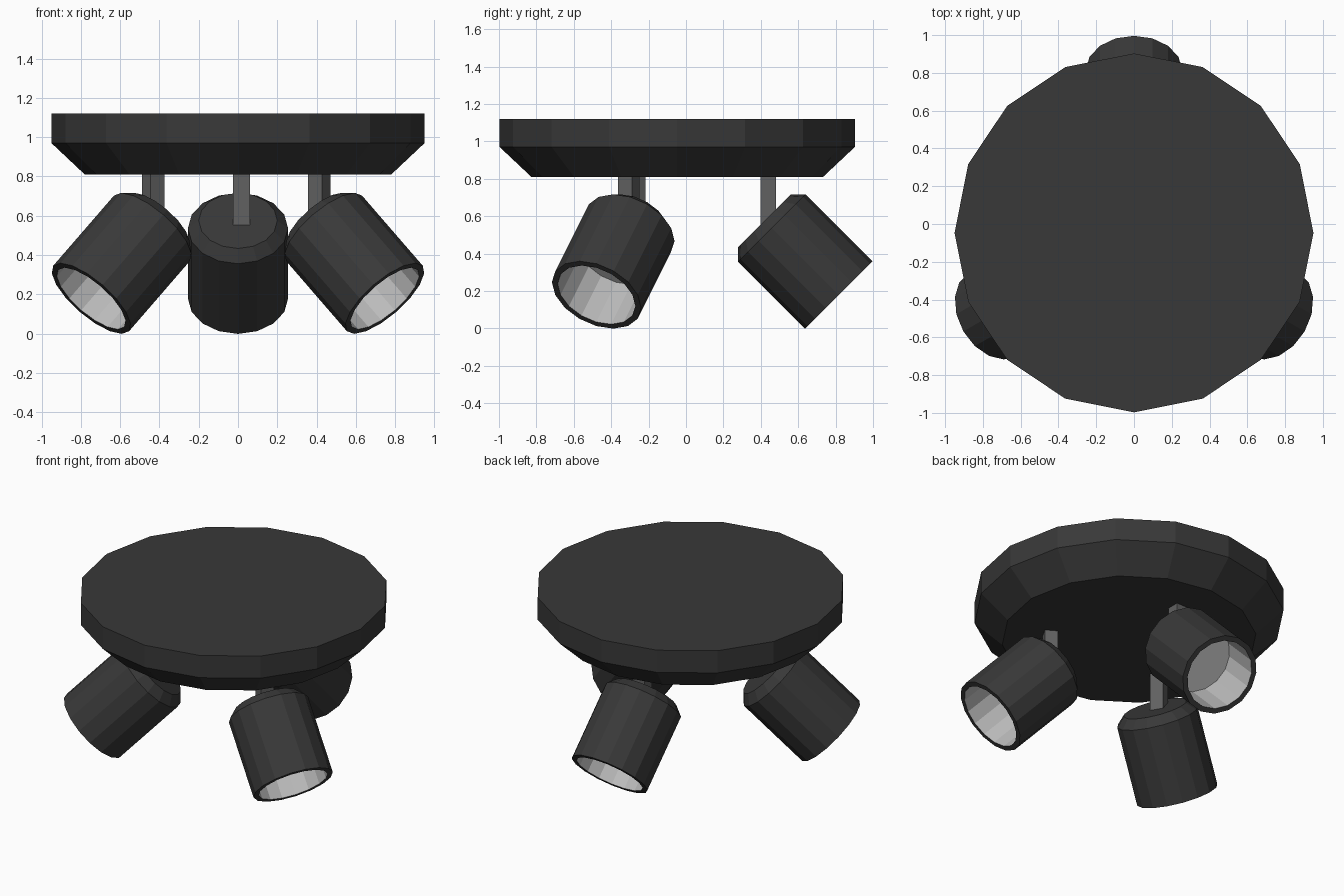
import bpy, bmesh
from math import cos, sin, pi, radians
from mathutils import Matrix, Vector

if "Cube" in bpy.data.objects:
    bpy.data.objects.remove(bpy.data.objects["Cube"])

SIDES = 16
CENTRE = Matrix.Translation((0, -0.047, 0))


def material(name, v):
    m = bpy.data.materials.new(name)
    m.diffuse_color = (v, v, v, 1)
    m.use_nodes = True
    m.node_tree.nodes["Principled BSDF"].inputs["Base Color"].default_value = m.diffuse_color
    return m


BLACK = material("black_paint", 0.04)
METAL = material("grey_metal", 0.12)
LINER = material("pale_reflector", 0.5)


def finish(name, bm, mat, matrix):
    mesh = bpy.data.meshes.new(name)
    bm.transform(matrix)
    bm.to_mesh(mesh)
    bm.free()
    mesh.materials.append(mat)
    obj = bpy.data.objects.new(name, mesh)
    bpy.context.collection.objects.link(obj)
    return obj


def lathe(name, profile, mat, matrix, cap_start=False, cap_end=False):
    """Turn a (radius, height) profile around local z."""
    bm = bmesh.new()
    rings = [[bm.verts.new((r * cos(2 * pi * k / SIDES), r * sin(2 * pi * k / SIDES), h))
              for k in range(SIDES)] for r, h in profile]
    for a, b in zip(rings, rings[1:]):
        for k in range(SIDES):
            n = (k + 1) % SIDES
            bm.faces.new((a[k], a[n], b[n], b[k]))
    if cap_start:
        bm.faces.new(rings[0][::-1])
    if cap_end:
        bm.faces.new(rings[-1])
    return finish(name, bm, mat, matrix)


# Ceiling plate with sloping underside
lathe("ceiling_plate", [(0.78, 0.81), (0.95, 0.97), (0.95, 1.12)], BLACK, CENTRE, True, True)

# Three spotlights spaced evenly around the plate
for name, angle in (("back", 0), ("left", 120), ("right", -120)):
    turn = CENTRE @ Matrix.Rotation(radians(angle), 4, 'Z')
    tilt = turn @ Matrix.Translation((0, 0.467, 0.575)) @ Matrix.Rotation(radians(-135), 4, 'X')

    # Outer can with chamfered back and thin rim
    lathe(name + "_lamp_shade",
          [(0.20, 0), (0.255, 0.055), (0.255, 0.56), (0.222, 0.56)], BLACK, tilt, cap_start=True)

    # Pale inside wall and floor
    lathe(name + "_lamp_reflector", [(0.222, 0.56), (0.222, 0.26)], LINER, tilt, cap_end=True)

    # Square hanging post
    bm = bmesh.new()
    bmesh.ops.create_cube(bm, size=1)
    box = Matrix.Translation((0.0175, 0.487, 0.665)) @ Matrix.Diagonal((0.085, 0.083, 0.29, 1))
    finish(name + "_lamp_post", bm, METAL, turn @ box)
